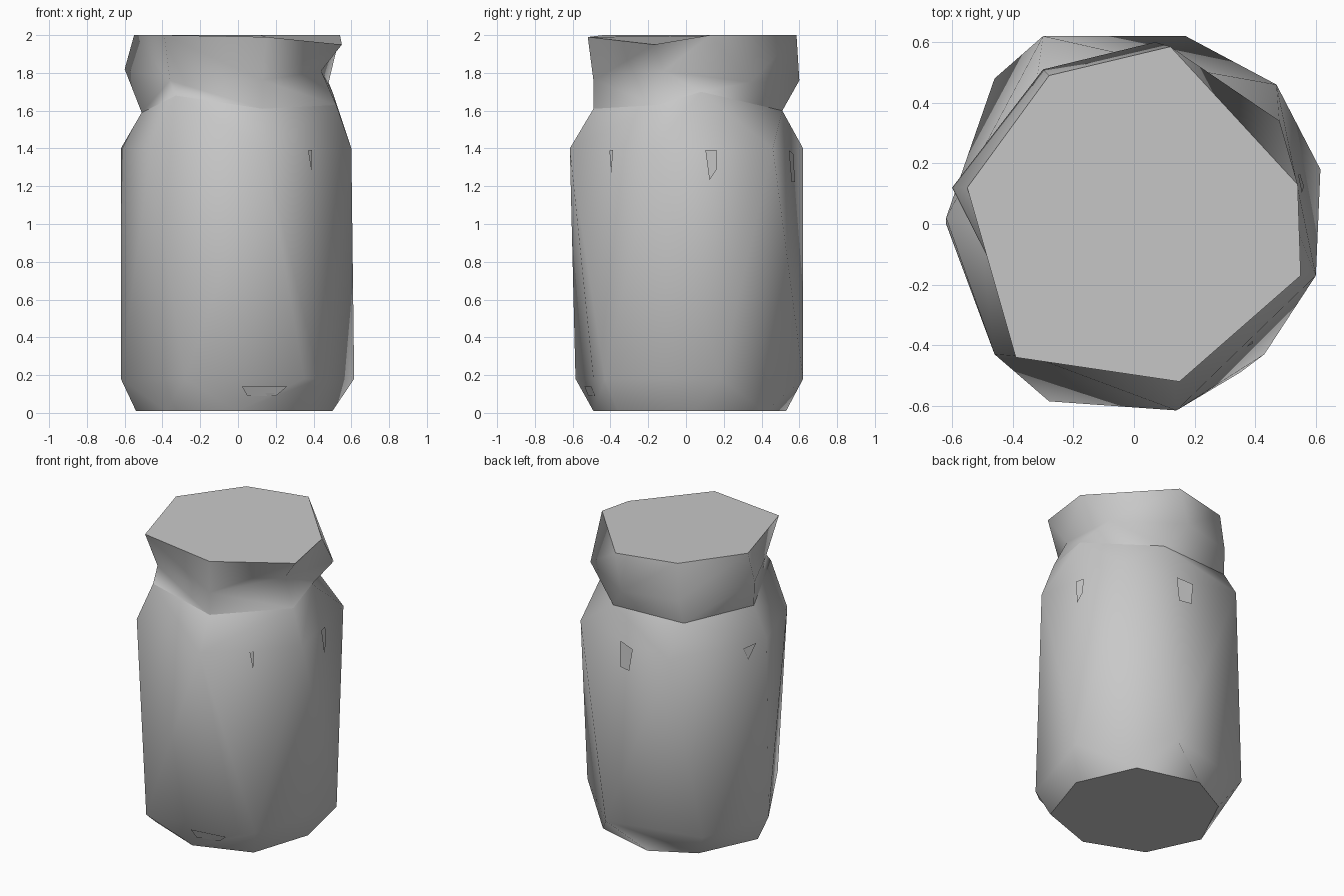
import bpy, bmesh, math
from mathutils import Vector

cube = bpy.data.objects.get("Cube")
if cube:
    bpy.data.objects.remove(cube, do_unlink=True)

grey = bpy.data.materials.new("plain_grey")
GREY = (0.58, 0.58, 0.58, 1)
grey.diffuse_color = GREY
grey.use_nodes = True
grey.node_tree.nodes["Principled BSDF"].inputs["Base Color"].default_value = GREY


def finish(name, bm):
    mesh = bpy.data.meshes.new(name)
    bm.to_mesh(mesh)
    bm.free()
    mesh.materials.append(grey)
    ob = bpy.data.objects.new(name, mesh)
    bpy.context.collection.objects.link(ob)
    return ob


def angle(p):
    return math.atan2(p[1], p[0]) % math.tau


def bridge(bm, low, high):
    """Zip two rings of any size into a smooth band of triangles, by angle."""
    i = j = 0
    n, m = len(low), len(high)
    turn = lambda ring, k: angle(ring[k % len(ring)].co) + math.tau * (k // len(ring))
    while i < n or j < m:
        a, b = low[i % n], high[j % m]
        if j == m or (i < n and turn(low, i + 1) <= turn(high, j + 1)):
            i += 1
            face = bm.faces.new((a, low[i % n], b))
        else:
            j += 1
            face = bm.faces.new((a, high[j % m], b))
        face.smooth = True


def loft(name, rings):
    """Smooth sides, flat end caps."""
    bm = bmesh.new()
    loops = [[bm.verts.new(p) for p in sorted(r, key=angle)] for r in rings]
    for low, high in zip(loops, loops[1:]):
        bridge(bm, low, high)
    bm.faces.new(loops[0][::-1])
    bm.faces.new(loops[-1])
    bmesh.ops.recalc_face_normals(bm, faces=bm.faces[:])
    return finish(name, bm)


def at(points, z):
    return [(x, y, z) for x, y in points]


# Irregular outlines, twisted against each other
base = [(.5, .04), (.33, .42), (-.08, .53), (-.36, .38),
        (-.54, 0), (-.38, -.34), (0, -.49), (.37, -.36)]
foot = [(.615, .18), (.17, .62), (-.46, .48), (-.62, 0),
        (-.28, -.585), (.35, -.49), (.43, -.43)]
shoulder = [(.47, .46), (-.30, .62), (-.62, .02), (-.46, -.43), (.14, -.615), (.60, -.17)]
neck = [(.13, -.49, 1.61), (.52, -.15, 1.63), (.5, .08, 1.7), (.19, .51, 1.6),
        (-.32, .48, 1.6), (-.51, 0, 1.59), (-.33, -.44, 1.68)]

# Jar body
body = loft("jar_body", [at(base, .01), at(foot, .18), at(shoulder, 1.4), neck])

# Crumpled lid
waist = [(-.6, .12, 1.82), (-.3, .51, 1.76), (.07, .6, 1.76), (.48, .34, 1.75),
         (.44, -.12, 1.81), (.13, -.49, 1.76), (-.36, -.35, 1.76)]
rim = [(-.55, .12, 2), (-.28, .49, 2), (.12, .585, 2), (.54, .13, 2),
       (.55, -.17, 1.95), (.15, -.52, 1.99), (-.39, -.44, 2)]
loft("lid", [neck, waist, rim])


# Slivers of the filling that show on the wall
def sliver(name, points):
    bm = bmesh.new()
    verts = []
    for p in points:
        _, spot, normal, _ = body.closest_point_on_mesh(Vector(p))
        verts.append(bm.verts.new(spot + normal * .009))
    face = bm.faces.new(verts)
    face.normal_update()
    if face.normal.dot(Vector((verts[0].co.x, verts[0].co.y, 0))) < 0:
        face.normal_flip()
    finish(name, bm)


sliver("front_sliver", [(.365, -.4, 1.39), (.385, -.38, 1.39), (.38, -.385, 1.27)])
sliver("side_sliver", [(.54, .1, 1.39), (.53, .16, 1.39), (.53, .16, 1.29), (.54, .12, 1.23)])
sliver("back_sliver", [(.11, .53, 1.39), (.0, .56, 1.37), (.02, .56, 1.22), (.1, .53, 1.22)])
sliver("far_sliver", [(-.57, .08, 1.39), (-.53, .16, 1.37), (-.54, .13, 1.29)])
sliver("foot_sliver", [(.02, -.54, .14), (.26, -.5, .14), (.2, -.48, .09), (.05, -.51, .09)])
